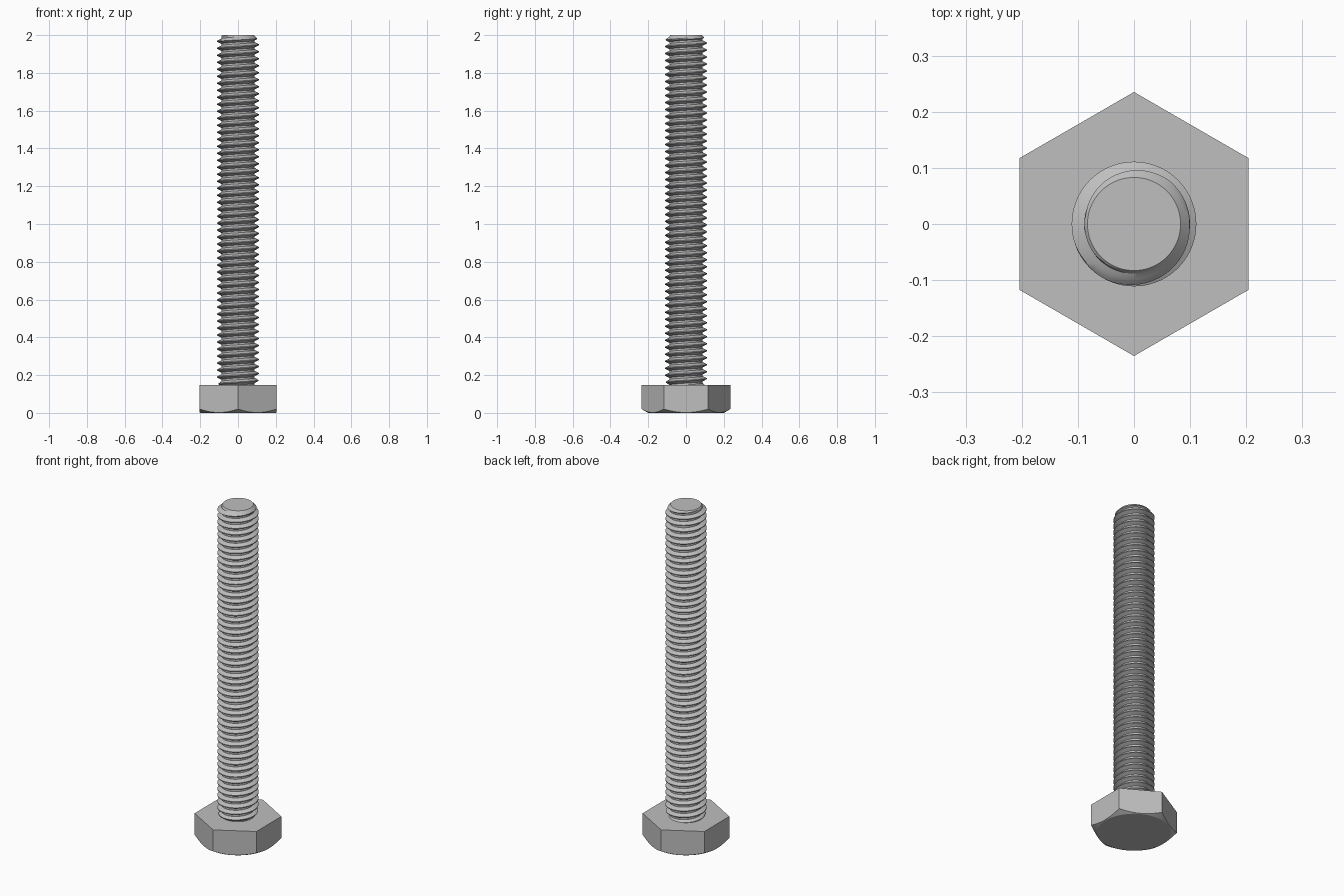
import bpy, bmesh
from math import sin, cos, pi, tan, radians

cube = bpy.data.objects.get("Cube")
if cube:
    bpy.data.objects.remove(cube, do_unlink=True)

UNIT = 2 / 54             # one millimetre in scene units
PITCH = UNIT
HEAD_H = 4 * UNIT
APOTHEM = 5.5 * UNIT
CREST, ROOT, TIP = 3 * UNIT, 2.39 * UNIT, 0.083
TOP = 2.0
SEGS = 72

steel = bpy.data.materials.new("grey steel")
steel.use_nodes = True
grey = (0.52, 0.52, 0.52, 1)
steel.diffuse_color = grey
steel.node_tree.nodes["Principled BSDF"].inputs["Base Color"].default_value = grey


def finish(bm, name):
    """Weld the mesh, orient it and make a shaded object."""
    bmesh.ops.remove_doubles(bm, verts=bm.verts, dist=1e-5)
    bmesh.ops.recalc_face_normals(bm, faces=bm.faces)
    mesh = bpy.data.meshes.new(name)
    bm.to_mesh(mesh)
    bm.free()
    obj = bpy.data.objects.new(name, mesh)
    bpy.context.collection.objects.link(obj)
    mesh.materials.append(steel)
    bpy.ops.object.select_all(action="DESELECT")
    obj.select_set(True)
    bpy.context.view_layer.objects.active = obj
    bpy.ops.object.shade_smooth_by_angle(angle=radians(25))


def skin(bm, rings):
    """Join consecutive point rows with quads."""
    for a, b in zip(rings, rings[1:]):
        for i in range(len(a) - 1):
            bm.faces.new((a[i], a[i + 1], b[i + 1], b[i]))


# Hex head, with a conical chamfer cutting arcs into the underside corners
bm = bmesh.new()
face_r = 0.2
rings = [[], [], []]
for i in range(SEGS + 1):
    a = 2 * pi * i / SEGS
    off = (a + pi / 6) % (pi / 3) - pi / 6
    r = APOTHEM / cos(off)
    levels = [(face_r, 0), (r, (r - face_r) * tan(pi / 6)), (r, HEAD_H)]
    for ring, (rad, z) in zip(rings, levels):
        ring.append(bm.verts.new((rad * cos(a), rad * sin(a), z)))
skin(bm, rings)
bm.faces.new(rings[0][:-1])
bm.faces.new(rings[2][:-1])
finish(bm, "hex_head")


# Threaded shank: right-handed helix with flat roots and crests
def thread_radius(z, a):
    t = ((z - HEAD_H) / PITCH - a / (2 * pi)) % 1
    rise = min(max((0.4375 - abs(t - 0.625) - 0.0625) / 0.3125, 0), 1)
    fade = min((z - HEAD_H) / PITCH, 1)       # thread runs out at the head
    r = ROOT + (CREST - ROOT) * rise * (0.6 + 0.4 * fade)
    return min(r, TIP + (TOP - z) * 1.0)      # chamfered tip


bm = bmesh.new()
steps = [0, 0.25, 0.4063, 0.5625, 0.6875, 0.8438]
rows = []
for turn in range(-1, 51):
    for s in steps:
        row = []
        for i in range(SEGS + 1):
            a = 2 * pi * i / SEGS
            z = HEAD_H + PITCH * (turn + s + i / SEGS)
            z = min(max(z, HEAD_H), TOP)
            r = thread_radius(z, a)
            row.append(bm.verts.new((r * cos(a), r * sin(a), z)))
        rows.append(row)
skin(bm, rows)
bmesh.ops.remove_doubles(bm, verts=bm.verts, dist=1e-5)
bmesh.ops.dissolve_degenerate(bm, edges=bm.edges, dist=1e-5)
bmesh.ops.holes_fill(bm, edges=[e for e in bm.edges if e.is_boundary], sides=0)
finish(bm, "threaded_shank")
